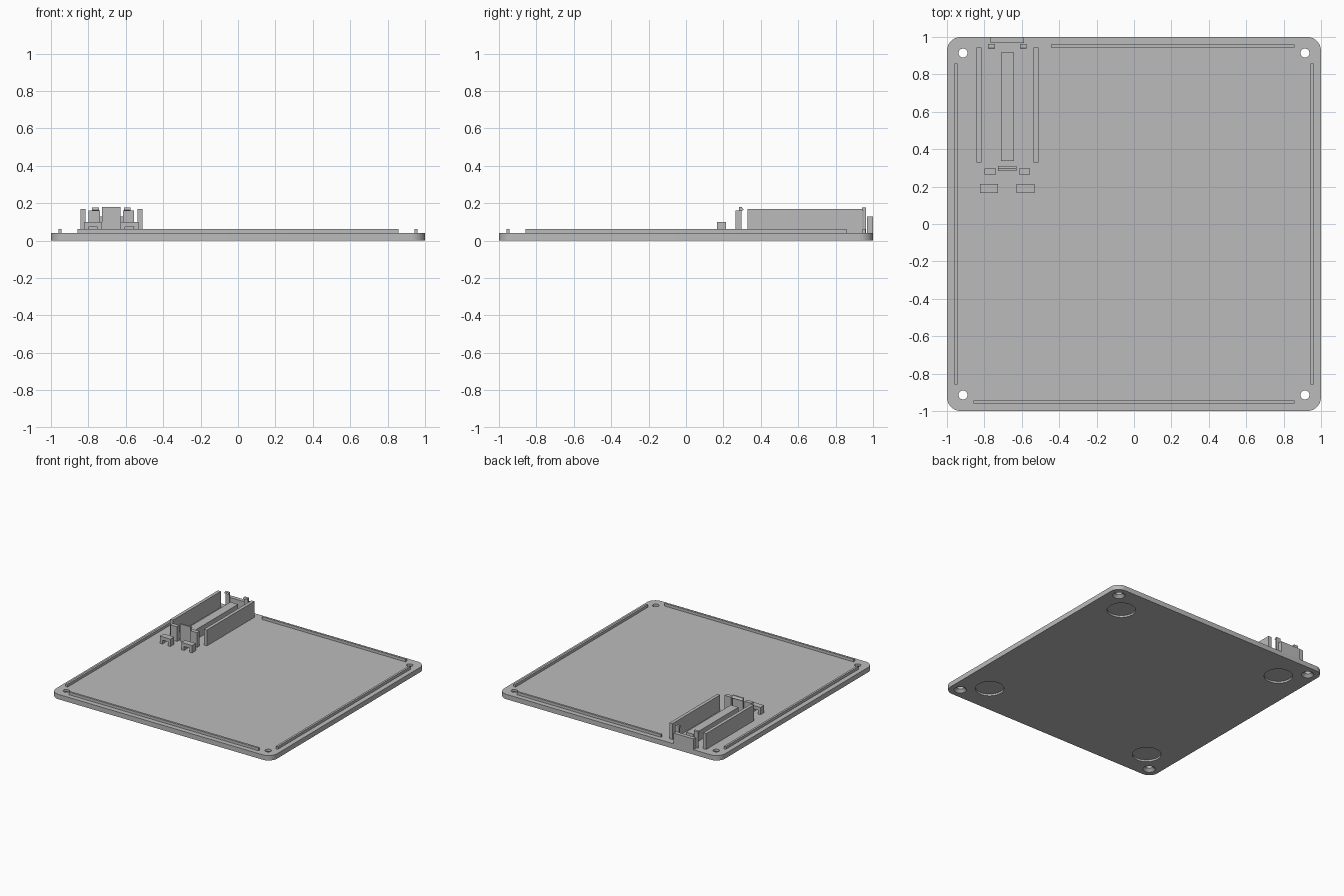
import bpy, bmesh, math
from mathutils import Matrix

if "Cube" in bpy.data.objects:
    bpy.data.objects.remove(bpy.data.objects["Cube"], do_unlink=True)

grey = bpy.data.materials.new("plastic grey")
grey.use_nodes = True
colour = (0.5, 0.5, 0.5, 1)
grey.diffuse_color = colour
grey.node_tree.nodes["Principled BSDF"].inputs["Base Color"].default_value = colour

TOP = 0.04      # upper face of the plate
SINK = 0.035    # parts are rooted slightly inside the plate


def finish(name, bm):
    bmesh.ops.recalc_face_normals(bm, faces=bm.faces)
    mesh = bpy.data.meshes.new(name)
    bm.to_mesh(mesh)
    bm.free()
    mesh.materials.append(grey)
    ob = bpy.data.objects.new(name, mesh)
    bpy.context.collection.objects.link(ob)
    return ob


def prism(name, points, axis, lo, hi):
    """Extrude a closed 2D outline along an axis."""
    place = {"x": lambda a, b: (lo, a, b),
             "y": lambda a, b: (a, lo, b),
             "z": lambda a, b: (a, b, lo)}[axis]
    bm = bmesh.new()
    face = bm.faces.new([bm.verts.new(place(a, b)) for a, b in points])
    new = bmesh.ops.extrude_face_region(bm, geom=[face])["geom"]
    step = [hi - lo if axis == k else 0 for k in "xyz"]
    bmesh.ops.translate(bm, vec=step, verts=[v for v in new if isinstance(v, bmesh.types.BMVert)])
    return finish(name, bm)


def box(name, x0, x1, y0, y1, top):
    return prism(name, [(x0, y0), (x1, y0), (x1, y1), (x0, y1)], "z", SINK, top)


def cut(target, x, y, r_low, r_high, z0, z1):
    bm = bmesh.new()
    bmesh.ops.create_cone(bm, cap_ends=True, segments=40, radius1=r_low, radius2=r_high,
                          depth=z1 - z0, matrix=Matrix.Translation((x, y, (z0 + z1) / 2)))
    cutter = finish("cutter", bm)
    cutter.hide_render = True
    mod = target.modifiers.new("cut", "BOOLEAN")
    mod.operation, mod.object, mod.solver = "DIFFERENCE", cutter, "EXACT"
    bpy.context.view_layer.objects.active = target
    bpy.ops.object.modifier_apply(modifier=mod.name)
    bpy.data.objects.remove(cutter, do_unlink=True)


# Base plate with rounded corners
R = 0.075
outline = []
for i, (sx, sy) in enumerate([(1, 1), (-1, 1), (-1, -1), (1, -1)]):
    for k in range(11):
        a = math.radians(90 * i + 9 * k)
        outline.append((sx * (1 - R) + R * math.cos(a), sy * (1 - R) + R * math.sin(a)))
plate = prism("base_plate", outline, "z", 0, TOP)

# Countersunk screw holes and round foot recesses underneath
for sx in (-1, 1):
    for sy in (-1, 1):
        x, y = sx * 0.914, sy * 0.914
        cut(plate, x, y, 0.024, 0.024, -0.02, 0.06)
        cut(plate, x, y, 0.049, 0.023, -0.002, 0.022)
        cut(plate, sx * 0.76, sy * 0.76, 0.106, 0.106, -0.02, 0.015)
bpy.ops.object.select_all(action="DESELECT")
plate.select_set(True)
bpy.context.view_layer.objects.active = plate
bpy.ops.object.shade_smooth_by_angle(angle=math.radians(30))

# Locating ribs along the edges
IN, OUT, END, RIB = 0.943, 0.96, 0.857, 0.062
box("left_rib", IN, OUT, -END, END, RIB)
box("right_rib", -OUT, -IN, -END, END, RIB)
box("front_rib", -END, END, -OUT, -IN, RIB)
box("back_rib", -0.445, END, IN, OUT, RIB)

# Board holder: side walls, centre rail and back stop
CX = -0.677
box("holder_wall_right", -0.843, -0.816, 0.328, 0.943, 0.17)
box("holder_wall_left", -0.538, -0.511, 0.328, 0.943, 0.17)
box("centre_rail", CX - 0.035, CX + 0.035, 0.338, 0.918, 0.12)
prism("back_stop", [(CX - 0.09, 0.968), (CX + 0.09, 0.968), (CX + 0.09, 1), (CX - 0.09, 1)],
      "z", 0.005, 0.128)

# Front snap clip, hooked towards the back
prism("front_clip", [(0.284, SINK), (0.297, SINK), (0.297, 0.158), (0.309, 0.164),
                     (0.297, 0.18), (0.284, 0.18)], "x", CX - 0.049, CX + 0.049)

for side, s in (("right", -1), ("left", 1)):
    # Stop posts beside the clip
    c = CX + s * 0.091
    box("front_post_" + side, c - 0.03, c + 0.03, 0.265, 0.297, 0.16)

    # Back snap hooks, facing forwards
    c = CX + s * 0.085
    prism("back_hook_" + side, [(0.962, SINK), (0.95, SINK), (0.95, 0.158), (0.938, 0.164),
                                (0.942, 0.176), (0.962, 0.176)], "x", c - 0.018, c + 0.018)

    # Cable tie bridges with an opening beneath
    c = CX + s * 0.098
    w, n, gap = 0.048, 0.025, 0.072
    prism("cable_bridge_" + side, [(c - w, SINK), (c - n, SINK), (c - n, gap), (c + n, gap),
                                   (c + n, SINK), (c + w, SINK), (c + w, 0.1), (c - w, 0.1)],
          "y", 0.165, 0.213)
